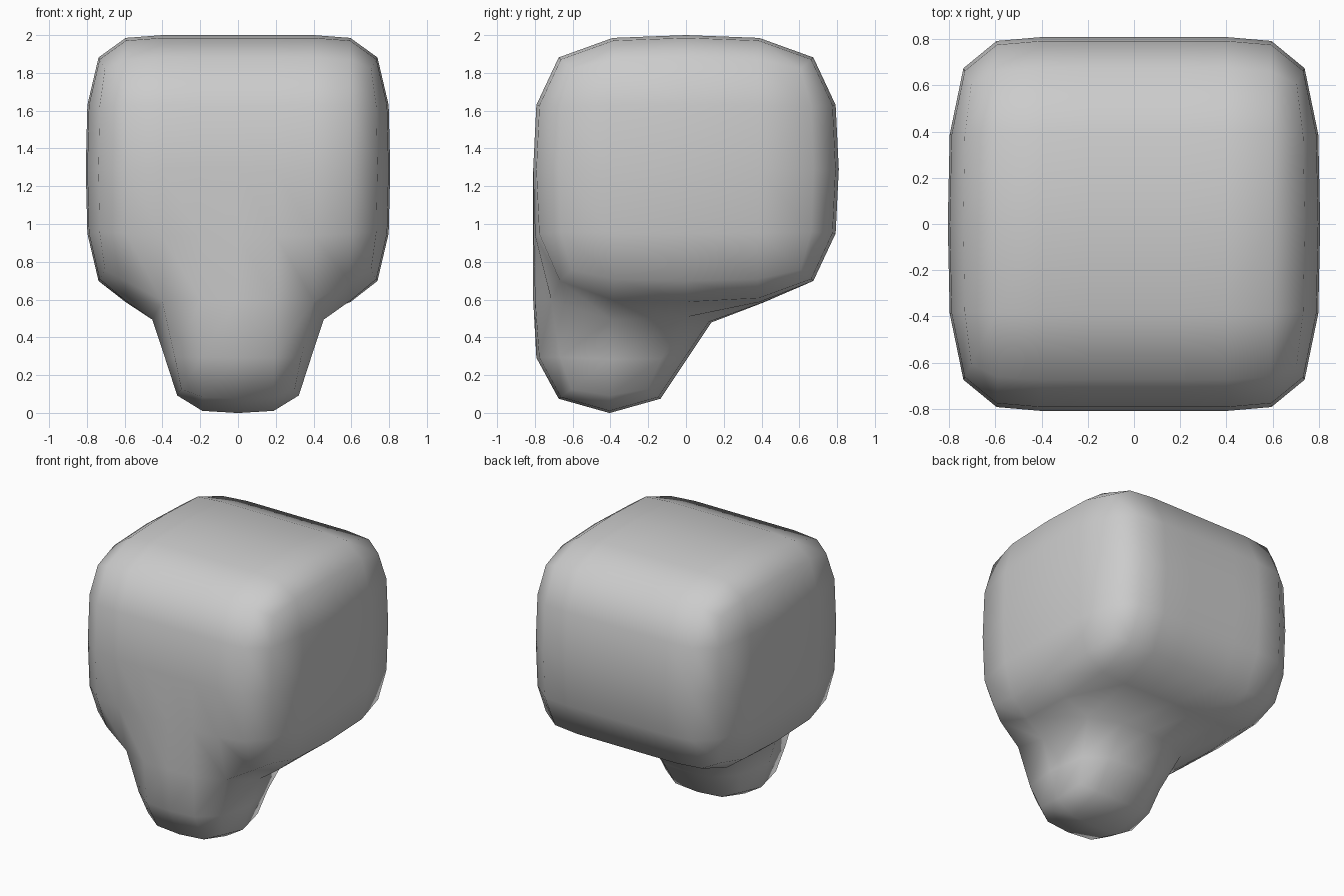
import bpy, bmesh
from mathutils import Vector, Matrix

if "Cube" in bpy.data.objects:
    bpy.data.objects.remove(bpy.data.objects["Cube"])

HALF_X, HALF_Y, LEG_X = 0.806, 0.809, 0.4
BOTTOM, TOP, LEG_END = 0.58, 2.0, -0.026   # cage heights; smoothing pulls the leg tip up to z = 0
mid_z = (BOTTOM + TOP) / 2

# Body cage: a box with loop cuts
bm = bmesh.new()
size = Matrix.Diagonal((2 * HALF_X, 2 * HALF_Y, TOP - BOTTOM, 1))
bmesh.ops.create_cube(bm, size=1, matrix=Matrix.Translation((0, 0, mid_z)) @ size)
cuts = [((x, 0, 0), (1, 0, 0)) for x in (-LEG_X, 0, LEG_X)]
cuts += [((0, 0, 0), (0, 1, 0)), ((0, 0, mid_z), (0, 0, 1))]
for co, no in cuts:
    bmesh.ops.bisect_plane(bm, geom=bm.verts[:] + bm.edges[:] + bm.faces[:],
                           plane_co=co, plane_no=no)

# Front leg: extrude the two middle front faces of the underside
bm.normal_update()
under = [f for f in bm.faces if f.normal.z < -0.9
         and abs(f.calc_center_median().x) < LEG_X and f.calc_center_median().y < 0]
new = bmesh.ops.extrude_face_region(bm, geom=under)["geom"]
bmesh.ops.translate(bm, vec=Vector((0, 0, LEG_END - BOTTOM)),
                    verts=[v for v in new if isinstance(v, bmesh.types.BMVert)])
leftover = [f for f in under if f.is_valid]
if leftover:
    bmesh.ops.delete(bm, geom=leftover, context="FACES")
bmesh.ops.recalc_face_normals(bm, faces=bm.faces[:])
for f in bm.faces:
    f.smooth = True

mesh = bpy.data.meshes.new("rounded_block_with_leg")
bm.to_mesh(mesh)
bm.free()
block = bpy.data.objects.new("rounded_block_with_leg", mesh)
bpy.context.collection.objects.link(block)

# One level of rounding
sub = block.modifiers.new("rounding", "SUBSURF")
sub.levels = sub.render_levels = 1
